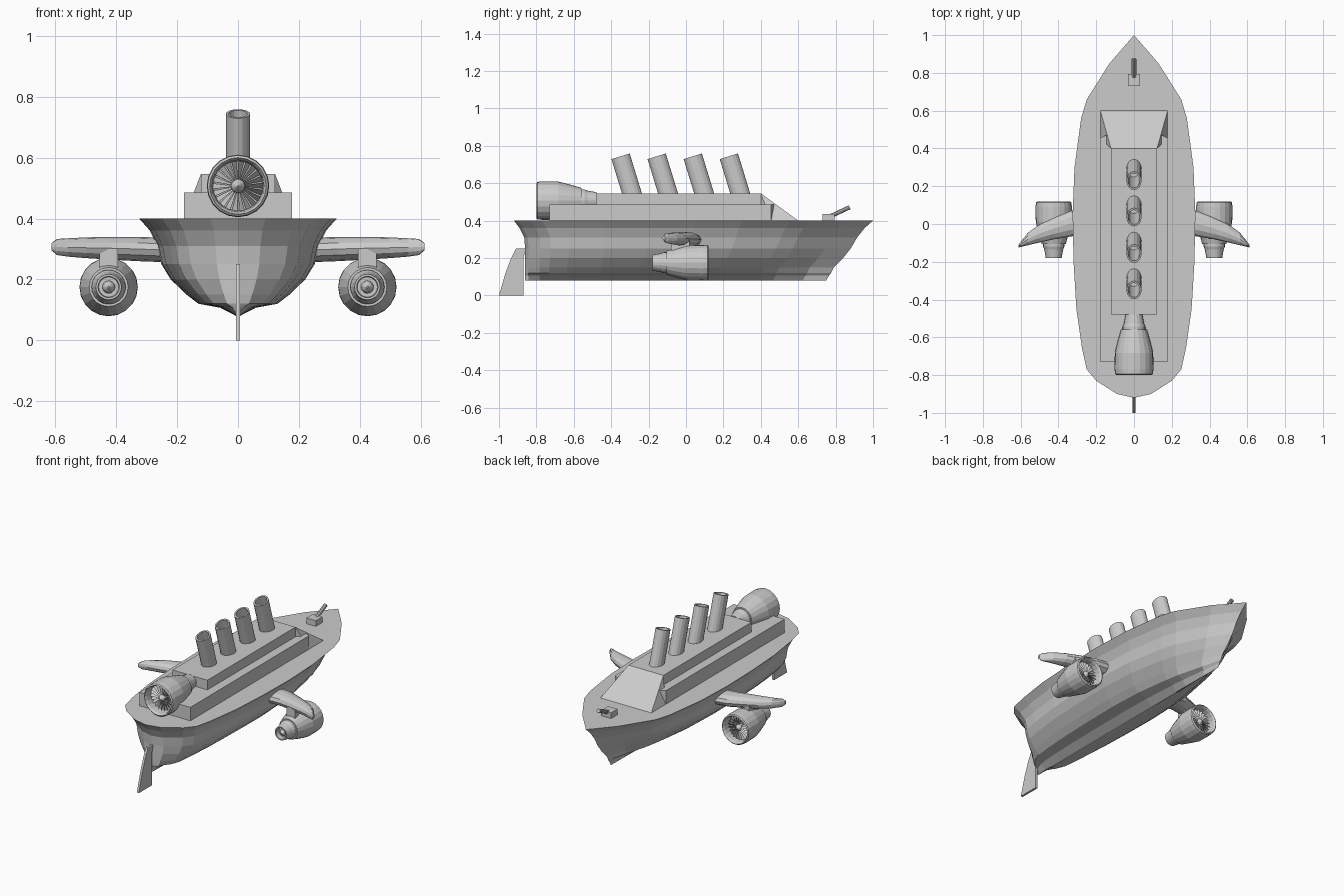
import bpy, bmesh, math
from mathutils import Vector, Matrix

if "Cube" in bpy.data.objects:
    bpy.data.objects.remove(bpy.data.objects["Cube"])


def make(name, verts, faces):
    me = bpy.data.meshes.new(name)
    me.from_pydata([tuple(v) for v in verts], [], faces)
    bm = bmesh.new()
    bm.from_mesh(me)
    bmesh.ops.remove_doubles(bm, verts=bm.verts, dist=1e-5)
    bmesh.ops.recalc_face_normals(bm, faces=bm.faces)
    bm.to_mesh(me)
    bm.free()
    ob = bpy.data.objects.new(name, me)
    bpy.context.collection.objects.link(ob)
    return ob


def loft(name, rings, caps=True, closed=False):
    n, m = len(rings[0]), len(rings)
    verts = [p for r in rings for p in r]
    faces = [(i * n + j, i * n + (j + 1) % n, (i + 1) % m * n + (j + 1) % n, (i + 1) % m * n + j)
             for i in range(m if closed else m - 1) for j in range(n)]
    if caps and not closed:
        faces += [tuple(range(n)), tuple(range((m - 1) * n, m * n))]
    return make(name, verts, faces)


def box(name, x, y, z):
    rings = [[(x[0], y[0], k), (x[1], y[0], k), (x[1], y[1], k), (x[0], y[1], k)] for k in z]
    return loft(name, rings)


def hull_solid(name, half):
    bm = bmesh.new()
    for x, y, z in half:
        for s in (-1, 1):
            bm.verts.new((s * x, y, z))
    bmesh.ops.convex_hull(bm, input=bm.verts)
    bmesh.ops.dissolve_limit(bm, angle_limit=0.01, verts=bm.verts, edges=bm.edges)
    me = bpy.data.meshes.new(name)
    bm.to_mesh(me)
    bm.free()
    ob = bpy.data.objects.new(name, me)
    bpy.context.collection.objects.link(ob)


def lathe(name, profile, origin, d, scale=1, seg=20, closed=False):
    # profile of (distance along y, radius)
    rings = []
    for t, r in profile:
        rings.append([Vector(origin) + scale * Vector((r * math.cos(2 * math.pi * k / seg), d * t,
                      r * math.sin(2 * math.pi * k / seg))) for k in range(seg)])
    return loft(name, rings, closed=closed)


# Hull: deck outline repeated at each waterline, narrowing towards the keel
outline = [(0, -.92), (.09, -.90), (.2, -.83), (.25, -.77), (.275, -.66), (.305, -.45), (.32, -.2),
           (.325, .05), (.315, .3), (.28, .56), (.25, .66), (.13, .85), (0, 1)]
levels = [(.40, 1, -.92, 1), (.36, .89, -.89, .955), (.31, .815, -.865, .915), (.25, .775, -.86, .88),
          (.20, .68, -.86, .84), (.15, .52, -.86, .79), (.12, .4, -.86, .775), (.107, .18, -.86, .765),
          (.08, .02, -.86, .75)]
rings = []
for z, w, y0, y1 in levels:
    half = []
    for x, y in outline:
        t = (y + .92) / 1.92
        fine = 1 - .5 * (.4 - z) / .32 * max(0, (t - .6) / .4)
        half.append((x * w * fine, y0 + t * (y1 - y0), z))
    rings.append(half + [(-x, y, z) for x, y, z in half[-2:0:-1]])
loft("hull", rings)

# Superstructure tiers with sloping front
hull_solid("lower_cabin", [(.178, -.73, .39), (.178, -.73, .485), (.178, .455, .39),
                           (.178, .455, .485), (.122, .483, .485)])
box("upper_cabin", (-.122, .122), (-.48, .40), (.45, .546))
hull_solid("front_ramp", [(.178, .6, .4), (.178, .455, .4), (.122, .483, .486),
                          (.122, .40, .546), (.122, .40, .4)])

# Four raked hollow funnels
tilt = Matrix.Rotation(math.radians(17), 3, 'X')
for i in range(4):
    base = Vector((0, .29 - .193 * i, .545))
    rings = []
    for r, h in ((1, -.04), (1, .208), (.78, .208), (.78, .0)):
        rings.append([base + tilt @ Vector((.04 * r * math.cos(k * math.pi / 8),
                      .051 * r * math.sin(k * math.pi / 8), h)) for k in range(16)])
    loft(f"funnel_{i + 1}", rings)

# Deck gun
box("gun_mount", (-.033, .033), (.73, .795), (.4, .436))
barrel = lathe("gun_barrel", [(0, .012), (.11, .012)], (0, 0, 0), 1, seg=10)
barrel.location = (0, .775, .425)
barrel.rotation_euler = (math.radians(25), 0, 0)

# Rudder
side = [(-1, 0), (-.87, 0), (-.87, .2), (-.855, .25), (-.91, .25), (-.935, .2), (-.965, .12)]
loft("rudder", [[(x, y, z) for y, z in side] for x in (-.007, .007)])


# Jet engine: cowl, nozzle, spinner and fan blades
def engine(name, origin, d, s=1):
    lathe(name + "_cowl", [(.06, .0), (.06, .076), (.012, .08), (0, .087), (.006, .094), (.03, .096),
                           (.11, .095), (.17, .08), (.225, .064), (.225, .05)], origin, d, s)
    lathe(name + "_nozzle", [(.2, .057), (.24, .056), (.255, .05), (.3, .042), (.3, .035), (.27, .033)],
          origin, d, s)
    lathe(name + "_tail_cone", [(.26, .024), (.285, .017), (.3, .003)], origin, d, s, 12)
    lathe(name + "_spinner", [(.06, .024), (.04, .02), (.015, .001)], origin, d, s, 14)
    verts, faces = [], []
    for k in range(22):
        a = 2 * math.pi * k / 22
        for r, da, t in ((.02, -.08, .055), (.02, .14, .035), (.077, .12, .04), (.077, -.1, .055)):
            verts.append(Vector(origin) + s * Vector((r * math.cos(a + da), d * t, r * math.sin(a + da))))
        faces.append(tuple(range(4 * k, 4 * k + 4)))
    make(name + "_fan", verts, faces)


engine("stern_engine", (0, -.8, .507), 1, 1.07)

# Swept wings, each with a pylon and an engine
# stations: x, trailing y, leading y, bottom z, top z
stations = [(.2, -.06, .09, .255, .335), (.33, -.065, .072, .26, .34), (.42, -.08, .035, .265, .34),
            (.5, -.098, -.002, .27, .338), (.56, -.112, -.045, .275, .335), (.595, -.12, -.088, .28, .333),
            (.612, -.125, -.112, .295, .32)]
for s, label in ((-1, "left"), (1, "right")):
    rings = []
    for x, y0, y1, z0, z1 in stations:
        rings.append([(s * x, (y0 + y1) / 2 + (y1 - y0) / 2 * math.cos(k * math.pi / 6),
                       (z0 + z1) / 2 + (z1 - z0) / 2 * math.sin(k * math.pi / 6)) for k in range(12)])
    loft(label + "_wing", rings)
    box(label + "_pylon", sorted((s * .395, s * .455)), (-.08, .02), (.22, .3))
    engine(label + "_engine", (s * .425, .12, .175), -1)
